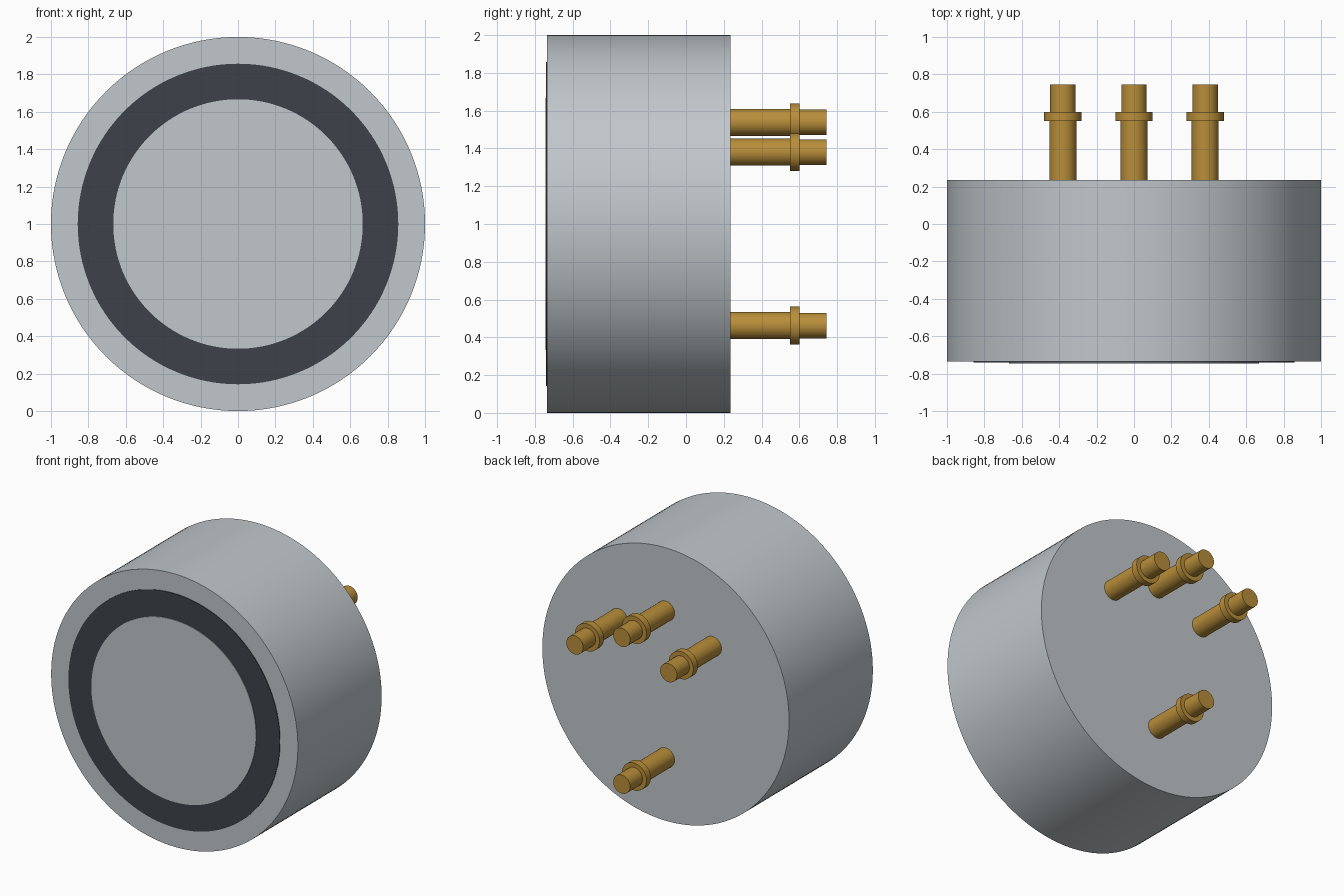
import bpy
import math

cube = bpy.data.objects.get("Cube")
if cube:
    bpy.data.objects.remove(cube, do_unlink=True)


def material(name, color):
    mat = bpy.data.materials.new(name)
    mat.use_nodes = True
    mat.diffuse_color = (*color, 1)
    mat.node_tree.nodes["Principled BSDF"].inputs["Base Color"].default_value = (*color, 1)
    return mat


steel = material("brushed steel", (0.53, 0.57, 0.60))
rubber = material("dark insulator", (0.048, 0.055, 0.068))
brass = material("brass", (0.48, 0.27, 0.042))


def lathe(name, profile, mat, x=0, z=1, sides=64):
    """Turn a closed (radius, y) outline around an axis along y."""
    verts, faces, rings = [], [], []
    for radius, y in profile:
        start = len(verts)
        for i in range(sides):
            a = math.tau * i / sides
            verts.append((radius * math.cos(a), y, radius * math.sin(a)))
        rings.append(range(start, start + sides))
    for a, b in zip(rings, rings[1:]):
        for i in range(sides):
            j = (i + 1) % sides
            faces.append((a[i], b[i], b[j], a[j]))
    faces.append(tuple(rings[0]))
    faces.append(tuple(reversed(rings[-1])))
    mesh = bpy.data.meshes.new(name)
    mesh.from_pydata(verts, [], faces)
    mesh.materials.append(mat)
    obj = bpy.data.objects.new(name, mesh)
    obj.location = (x, 0, z)
    bpy.context.collection.objects.link(obj)
    bpy.ops.object.select_all(action="DESELECT")
    obj.select_set(True)
    bpy.context.view_layer.objects.active = obj
    bpy.ops.object.shade_smooth_by_angle(angle=math.radians(35))
    return obj


# Housing with the slightly raised insulating ring and centre face
FRONT, BACK = -0.735, 0.235
lathe("housing", [(1, FRONT), (1, BACK)], steel, sides=128)
lathe("insulator_ring", [(0.857, FRONT - 0.005), (0.857, FRONT + 0.02)], rubber, sides=128)
lathe("centre_face", [(0.667, FRONT - 0.01), (0.667, FRONT + 0.02)], steel, sides=128)

# Terminal pins on a circle around the back: collar near the tip
pin = [(0.072, BACK - 0.02), (0.072, 0.55), (0.1, 0.55), (0.1, 0.6),
       (0.068, 0.6), (0.068, 0.745)]
PIN_CIRCLE = 0.538
for name, degrees in (("left", 45), ("top", 90), ("right", 135), ("bottom", 270)):
    a = math.radians(degrees)
    lathe(name + "_terminal_pin", pin, brass,
          PIN_CIRCLE * math.cos(a), 1 + PIN_CIRCLE * math.sin(a), sides=48)
